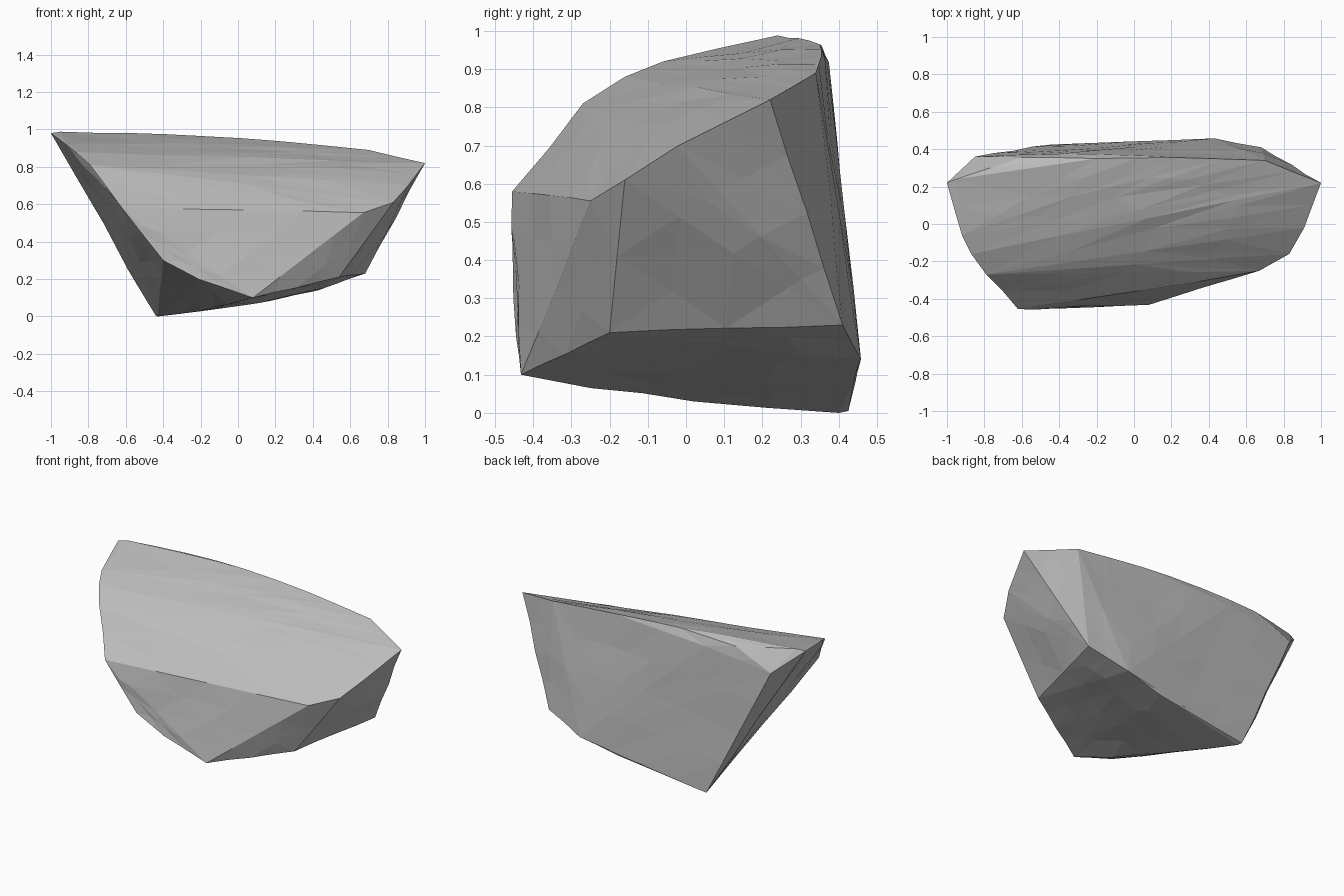
import bpy
import bmesh
from mathutils import Vector, noise

cube = bpy.data.objects.get("Cube")
if cube:
    bpy.data.objects.remove(cube, do_unlink=True)

# Ridge corners of the chipped stone
top_rim = [(-1, .22, .98), (-.95, .24, .988), (-.6, .355, .955), (-.2, .35, .965), (.25, .355, .935),
           (.7, .34, .89), (1, .22, .82)]
back_rim = [(-.85, .36, .85), (-.4, .375, .91), (.68, .41, .23), (.43, .458, .14),
            (.18, .44, .085), (-.44, .425, .005)]
left_edge = [(-.92, -.06, .92), (-.87, -.16, .88), (-.79, -.27, .81), (-.62, -.455, .58)]
right_edge = [(.95, .1, .76), (.91, -.02, .7), (.83, -.16, .61), (.67, -.25, .555)]
front_keel = [(-.4, -.452, .3), (-.21, -.445, .2), (.08, -.432, .1)]
underside = [(-.43, .4, 0), (-.2, .02, .03), (-.05, -.25, .065), (.54, -.2, .21)]

# Stone body: hull of the ridges, then gently uneven flat chips
bm = bmesh.new()
for p in top_rim + back_rim + left_edge + right_edge + front_keel + underside:
    bm.verts.new(p)
hull = bmesh.ops.convex_hull(bm, input=bm.verts)
bmesh.ops.delete(bm, geom=[v for v in bm.verts if not v.link_faces], context='VERTS')
corners = {v.co.to_tuple(4) for v in bm.verts}
for step in range(2):
    long_edges = [e for e in bm.edges if e.calc_length() > .25]
    bmesh.ops.subdivide_edges(bm, edges=long_edges, cuts=1, use_grid_fill=True)
    bmesh.ops.triangulate(bm, faces=bm.faces)
bm.normal_update()
for v in bm.verts:
    if v.co.to_tuple(4) not in corners:
        v.co += v.normal * .012 * noise.noise(v.co * Vector((3, 5, 5)))
bmesh.ops.recalc_face_normals(bm, faces=bm.faces)

mesh = bpy.data.meshes.new("stone")
bm.to_mesh(mesh)
bm.free()
stone = bpy.data.objects.new("stone", mesh)
bpy.context.collection.objects.link(stone)

# Plain grey stone
grey = bpy.data.materials.new("stone grey")
grey.use_nodes = True
colour = (.5, .5, .5, 1)
grey.diffuse_color = colour
grey.node_tree.nodes["Principled BSDF"].inputs["Base Color"].default_value = colour
mesh.materials.append(grey)
